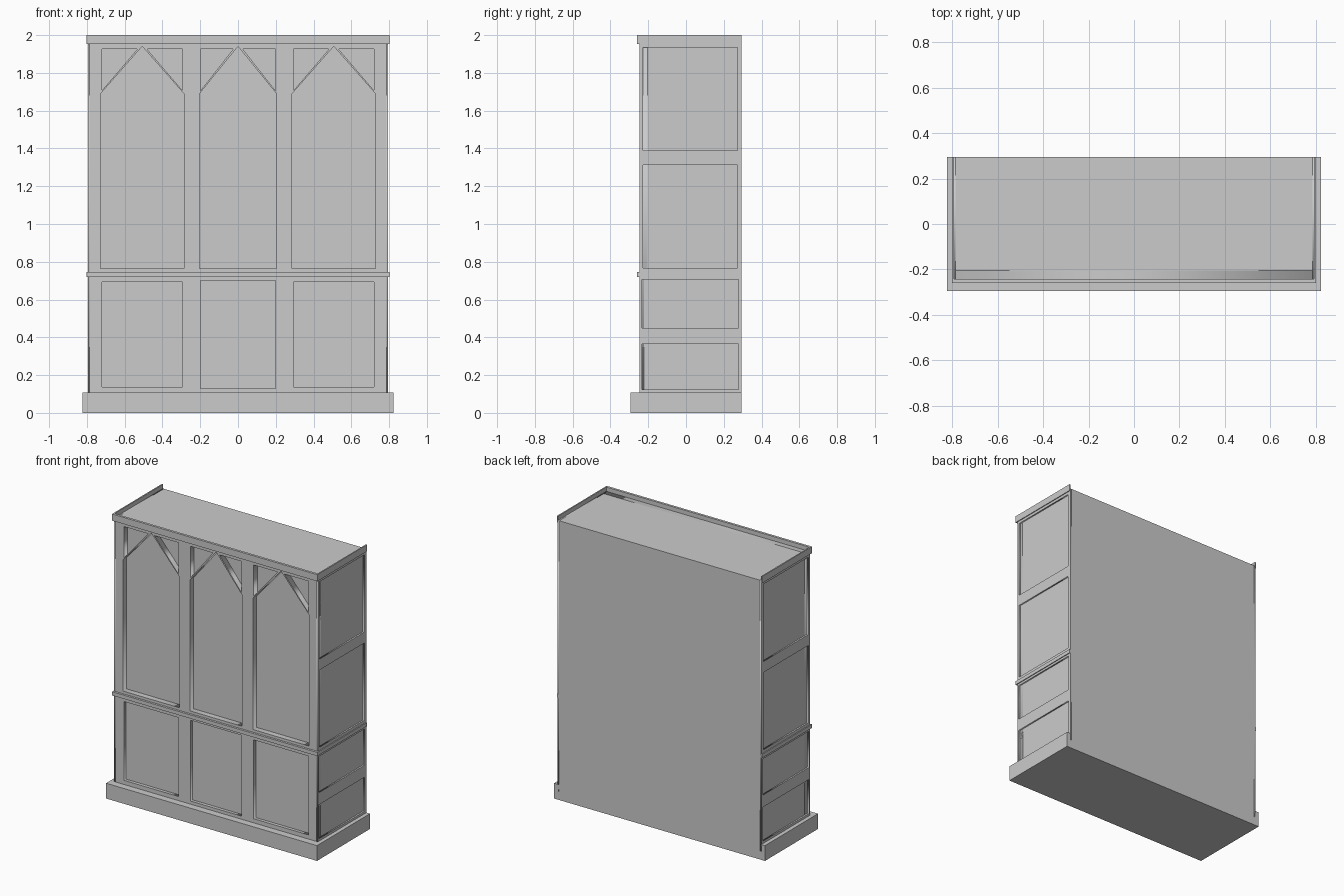
import bpy
from math import pi

if "Cube" in bpy.data.objects:
    bpy.data.objects.remove(bpy.data.objects["Cube"])


def box(name, x0, x1, y0, y1, z0, z1):
    bpy.ops.mesh.primitive_cube_add(size=1, location=((x0 + x1) / 2, (y0 + y1) / 2, (z0 + z1) / 2))
    ob = bpy.context.object
    ob.name = name
    ob.scale = (x1 - x0, y1 - y0, z1 - z0)
    bpy.ops.object.transform_apply(location=False, rotation=False, scale=True)
    return ob


def rect(u0, u1, v0, v1):
    return [(u0, v0), (u1, v0), (u1, v1), (u0, v1)]


def frame(name, loops, thick, loc, rot):
    """Flat plate with holes: the first loop is the outline, the rest are openings."""
    cu = bpy.data.curves.new(name, 'CURVE')
    cu.dimensions = '2D'
    cu.fill_mode = 'BOTH'
    cu.extrude = thick / 2
    for pts in loops:
        sp = cu.splines.new('POLY')
        sp.points.add(len(pts) - 1)
        for p, (u, v) in zip(sp.points, pts):
            p.co = (u, v, 0, 1)
        sp.use_cyclic_u = True
    tmp = bpy.data.objects.new(name + "_curve", cu)
    bpy.context.collection.objects.link(tmp)
    me = bpy.data.meshes.new_from_object(
        tmp.evaluated_get(bpy.context.evaluated_depsgraph_get()))
    bpy.data.objects.remove(tmp)
    ob = bpy.data.objects.new(name, me)
    ob.location, ob.rotation_euler = loc, rot
    bpy.context.collection.objects.link(ob)
    return ob


BACK, FRONT, SIDE = 0.295, -0.245, 0.795

# Plinth, recessed door panels and body
box("plinth", -0.823, 0.823, -0.295, BACK, 0, 0.108)
box("lower_body", -0.785, 0.785, -0.222, BACK, 0.05, 0.735)
box("upper_body", -0.785, 0.785, -0.205, BACK, 0.735, 1.97)

# Front face frame with doors, pointed arches and spandrel triangles
holes = []
for cx, hw_door, hw_arch, door_z in ((-0.507, 0.213, 0.22, 0.137),
                                     (0, 0.198, 0.203, 0.13),
                                     (0.507, 0.213, 0.22, 0.137)):
    holes.append(rect(cx - hw_door, cx + hw_door, door_z, 0.83 - door_z))
    holes.append([(cx - hw_arch, 0.765), (cx + hw_arch, 0.765), (cx + hw_arch, 1.69),
                  (cx, 1.94), (cx - hw_arch, 1.69)])
    for s in (-1, 1):
        holes.append([(cx + s * hw_door, 1.927), (cx + s * 0.025, 1.927),
                      (cx + s * hw_door, 1.707)])
frame("front_frame", [rect(-0.785, 0.785, 0.06, 1.97)] + holes, 0.045,
      (0, FRONT + 0.0225, 0), (pi / 2, 0, 0))

# Side frames with four shallow panels each
side = [rect(FRONT, BACK, 0.06, 1.97),
        rect(-0.228, 0.272, 1.39, 1.935), rect(-0.228, 0.272, 0.768, 1.313),
        rect(-0.233, 0.277, 0.45, 0.705), rect(-0.233, 0.277, 0.125, 0.365)]
for s, label in ((-1, "left"), (1, "right")):
    frame(label + "_side_frame", side, 0.012, (s * (SIDE - 0.006), 0, 0), (pi / 2, 0, pi / 2))
    # Cornice return standing above the top, open at the back
    x0, x1 = sorted((s * 0.792, s * 0.801))
    box(label + "_cornice", x0, x1, -0.243, BACK, 1.953, 2.0)

# Front cornice and waist moulding
box("front_cornice", -0.801, 0.801, -0.26, -0.243, 1.953, 2.0)
box("waist_moulding", -0.801, 0.801, -0.26, BACK, 0.72, 0.746)
